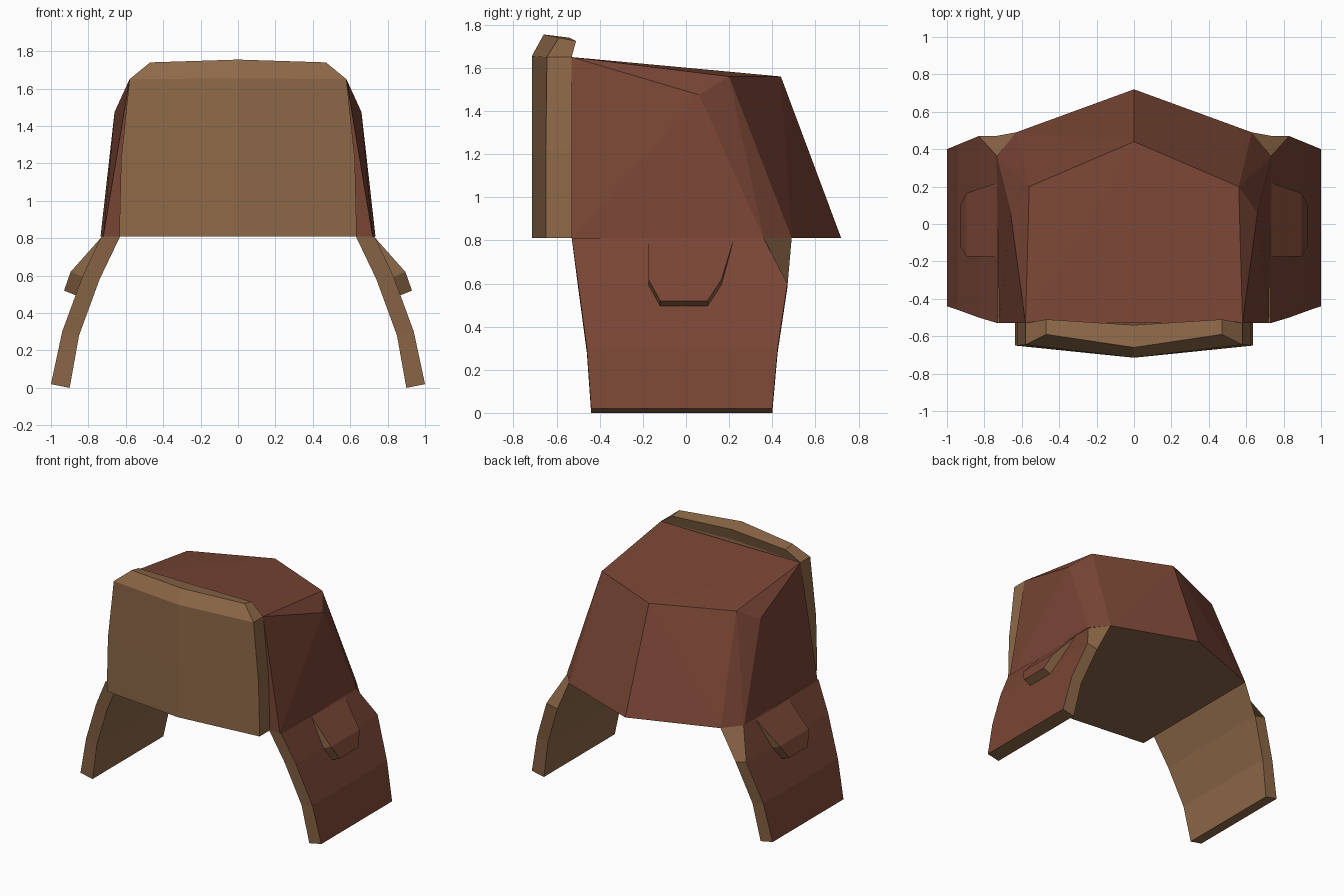
import bpy, bmesh

if "Cube" in bpy.data.objects:
    bpy.data.objects.remove(bpy.data.objects["Cube"])


def material(name, rgb):
    m = bpy.data.materials.new(name)
    m.diffuse_color = (*rgb, 1)
    m.use_nodes = True
    m.node_tree.nodes["Principled BSDF"].inputs["Base Color"].default_value = m.diffuse_color
    return m


TAN = material("tan_lining", (0.27, 0.14, 0.065))
RED = material("red_brown_cloth", (0.19, 0.06, 0.035))


def finish(name, bm, mirror=False):
    bmesh.ops.recalc_face_normals(bm, faces=bm.faces)
    me = bpy.data.meshes.new(name)
    bm.to_mesh(me)
    bm.free()
    me.materials.append(TAN)
    me.materials.append(RED)
    ob = bpy.data.objects.new(name, me)
    bpy.context.collection.objects.link(ob)
    if mirror:
        ob.modifiers.new("mirror", "MIRROR").use_mirror_merge = False
    return ob


def loft(name, rings, red_sides=(), red_end=False, mirror=False):
    """Join closed rings of 4 or 6 points and cap both ends with quads."""
    bm = bmesh.new()
    vs = [[bm.verts.new(p) for p in ring] for ring in rings]
    n = len(vs[0])
    for a, b in zip(vs, vs[1:]):
        for i in range(n):
            j = (i + 1) % n
            f = bm.faces.new((a[i], a[j], b[j], b[i]))
            f.material_index = int(i in red_sides)
    for ring, red in ((vs[0], False), (vs[-1], red_end)):
        for k in range(n // 2 - 1):
            f = bm.faces.new((ring[k], ring[k + 1], ring[n - 2 - k], ring[n - 1 - k]))
            f.material_index = int(red)
    return finish(name, bm, mirror)


# Crown: convex faceted cap
half = [(0.58, -0.53, 1.65), (0.56, 0.20, 1.56), (0.66, 0.06, 1.475),
        (0.72, -0.53, 0.81), (0.735, 0.36, 0.81), (0.63, 0.49, 0.81)]
bm = bmesh.new()
for x, y, z in half:
    for s in (-1, 1):
        bm.verts.new((s * x, y, z))
for p in ((0, 0.44, 1.56), (0, 0.72, 0.81)):
    bm.verts.new(p)
bmesh.ops.convex_hull(bm, input=bm.verts)
bmesh.ops.dissolve_limit(bm, angle_limit=0.01, verts=bm.verts, edges=bm.edges)
bm.normal_update()
for f in bm.faces:
    f.material_index = int(abs(f.normal.z) < 0.9 or f.calc_center_median().z > 1)
finish("crown", bm)

# Turned-up front flap: half width, side z, centre z, front side y, front centre y, back side y, back centre y
rows = [(0.635, 0.81, 0.81, -0.65, -0.715, -0.53, -0.53),
        (0.625, 1.22, 1.22, -0.65, -0.715, -0.53, -0.53),
        (0.58, 1.65, 1.655, -0.645, -0.715, -0.53, -0.56),
        (0.47, 1.74, 1.755, -0.59, -0.66, -0.51, -0.54)]
rings = []
for i, (w, z, zc, fs, fc, bs, bc) in enumerate(rows):
    d = 0.015 if i == 3 else 0
    rings.append([(-w, fs, z), (0, fc, zc), (w, fs, z),
                  (w, bs, z - d), (0, bc, zc - d), (-w, bs, z - d)])
loft("front_flap", rings)

# Ear flaps: outer x, outer z, inner x, inner z, front y, outer back y, inner back y
rows = [(0.73, 0.81, 0.63, 0.81, -0.53, 0.36, 0.49),
        (0.83, 0.60, 0.74, 0.58, -0.50, 0.47, 0.47),
        (0.94, 0.30, 0.85, 0.28, -0.46, 0.425, 0.425),
        (1.00, 0.02, 0.90, 0.00, -0.44, 0.40, 0.40)]
rings = [[(ox, fy, oz), (ox, ob, oz), (ix, ib, iz), (ix, fy, iz)]
         for ox, oz, ix, iz, fy, ob, ib in rows]
loft("ear_flap", rings, red_sides=(0,), mirror=True)

# Raised tabs on the ear flaps
outer = [(0.735, -0.175, 0.80), (0.895, -0.175, 0.62), (0.93, -0.12, 0.52),
         (0.93, 0.10, 0.52), (0.895, 0.165, 0.62), (0.735, 0.22, 0.80)]
inner = [(x - 0.075, y, z - 0.03) for x, y, z in outer]
loft("ear_flap_tab", [inner, outer], red_end=True, mirror=True)
